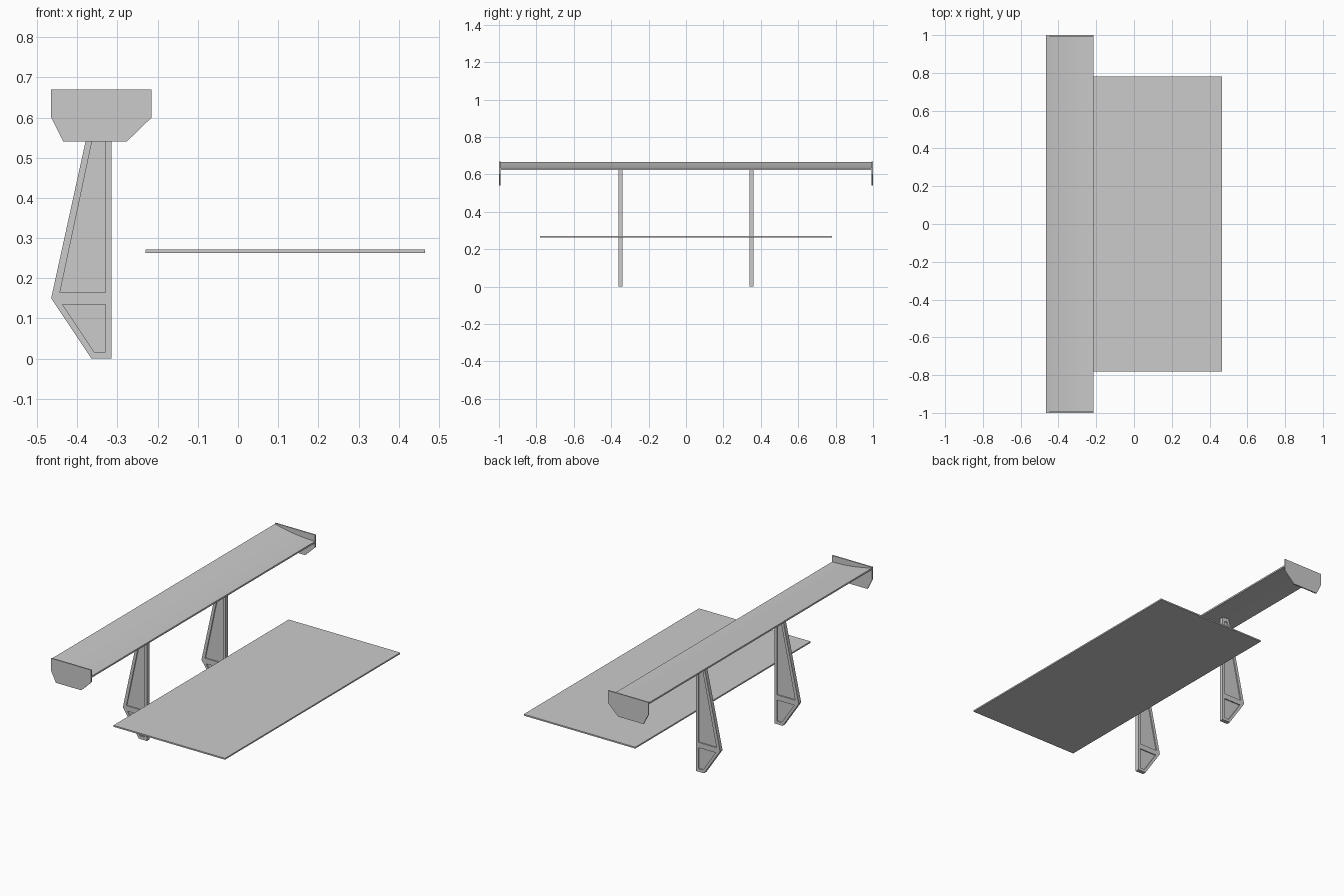
import bpy, bmesh

if "Cube" in bpy.data.objects:
    bpy.data.objects.remove(bpy.data.objects["Cube"])


def prism(name, profile, y0, y1):
    """Extrude an (x, z) profile from y0 to y1."""
    bm = bmesh.new()
    a = [bm.verts.new((x, y0, z)) for x, z in profile]
    b = [bm.verts.new((x, y1, z)) for x, z in profile]
    n = len(profile)
    bm.faces.new(a)
    bm.faces.new(b[::-1])
    for i in range(n):
        j = (i + 1) % n
        bm.faces.new((a[i], b[i], b[j], a[j]))
    bmesh.ops.recalc_face_normals(bm, faces=bm.faces)
    me = bpy.data.meshes.new(name)
    bm.to_mesh(me)
    bm.free()
    ob = bpy.data.objects.new(name, me)
    bpy.context.collection.objects.link(ob)
    return ob


def activate(ob):
    bpy.ops.object.select_all(action='DESELECT')
    ob.select_set(True)
    bpy.context.view_layer.objects.active = ob


def wing_bottom(t):
    return 0.625 + 0.032 * t ** 2


# Cambered wing blade: low leading edge at +x, raised trailing edge at -x
steps = [i / 20 for i in range(21)]
lower = [(-0.215 - 0.25 * t, wing_bottom(t)) for t in steps]
upper = [(x, z + 0.009) for x, z in reversed(lower)]
wing = prism("wing_blade", lower + upper, -0.994, 0.994)
activate(wing)
bpy.ops.object.shade_smooth_by_angle()

# End plates
plate = [(-0.465, 0.67), (-0.215, 0.67), (-0.215, 0.60),
         (-0.277, 0.54), (-0.435, 0.54), (-0.465, 0.60)]
for side, s in (("right", -1), ("left", 1)):
    prism("end_plate_" + side, plate, s * 0.993, s * 1.0)

# Uprights with recessed pockets on both faces
outline = [(-0.365, 0), (-0.315, 0), (-0.315, 0.629), (-0.358, 0.638), (-0.465, 0.15)]
pockets = [
    [(-0.443, 0.165), (-0.33, 0.165), (-0.33, 0.610), (-0.348, 0.613)],
    [(-0.358, 0.017), (-0.33, 0.017), (-0.33, 0.135), (-0.437, 0.135)],
]
HALF, WEB = 0.011, 0.005
for side, s in (("right", -1), ("left", 1)):
    yc = s * 0.35
    strut = prism("upright_" + side, outline, yc - HALF, yc + HALF)
    for pocket in pockets:
        for d in (-1, 1):
            cutter = prism("pocket_cutter", pocket, yc + d * WEB, yc + d * 0.03)
            cutter.hide_render = True
            mod = strut.modifiers.new("pocket", 'BOOLEAN')
            mod.operation = 'DIFFERENCE'
            mod.solver = 'EXACT'
            mod.object = cutter
            activate(strut)
            bpy.ops.object.modifier_apply(modifier=mod.name)
            bpy.data.objects.remove(cutter, do_unlink=True)

# Flat deck panel
prism("deck_panel", [(-0.23, 0.263), (0.465, 0.263), (0.465, 0.271), (-0.23, 0.271)],
      -0.78, 0.78)
